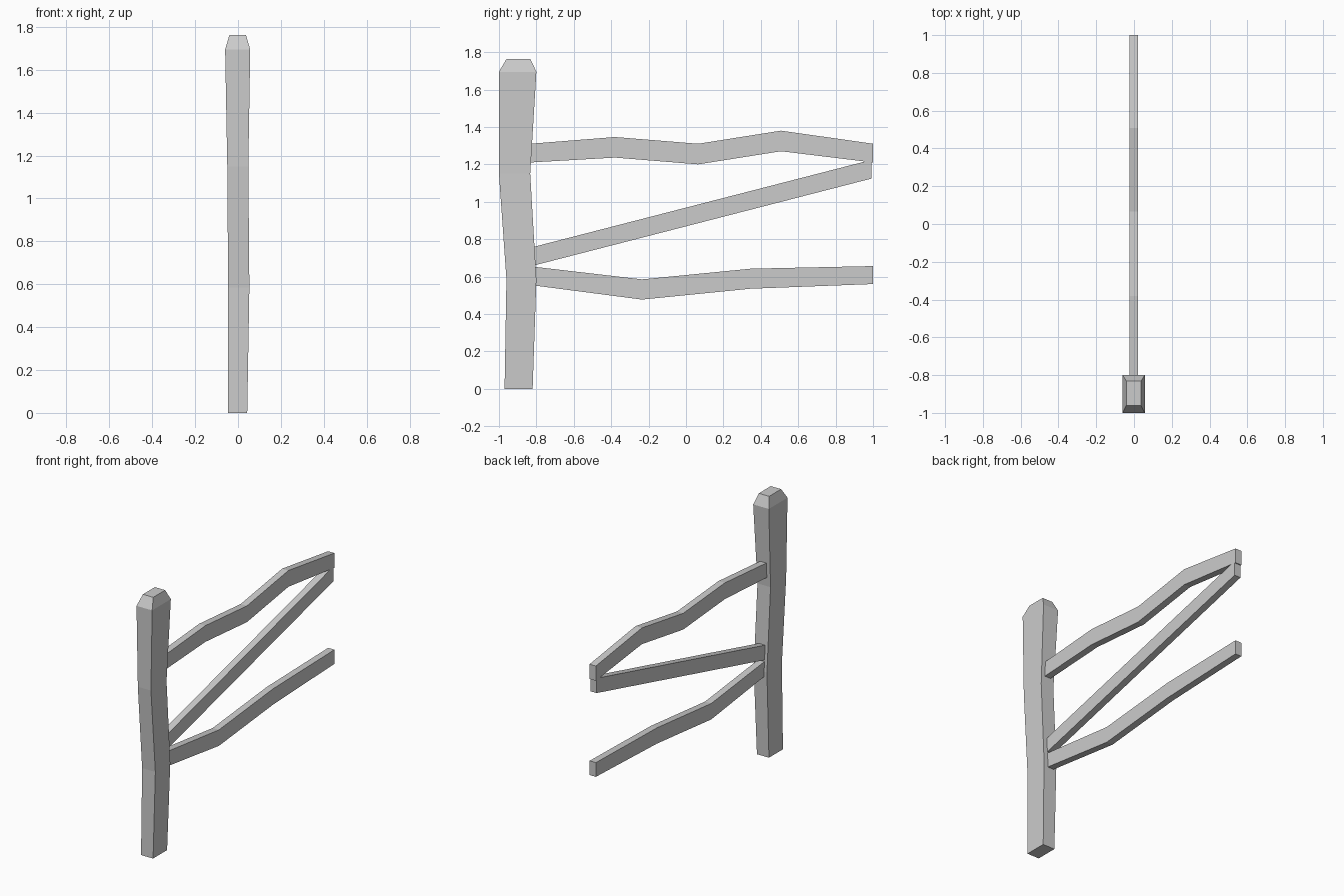
import bpy, bmesh

if "Cube" in bpy.data.objects:
    bpy.data.objects.remove(bpy.data.objects["Cube"])


def loft(name, rings):
    """Closed solid skinned through a list of four-cornered rings."""
    bm = bmesh.new()
    loops = [[bm.verts.new(c) for c in ring] for ring in rings]
    for a, b in zip(loops, loops[1:]):
        for i in range(4):
            j = (i + 1) % 4
            bm.faces.new((a[i], a[j], b[j], b[i]))
    bm.faces.new(loops[0])
    bm.faces.new(loops[-1])
    bmesh.ops.recalc_face_normals(bm, faces=bm.faces)
    mesh = bpy.data.meshes.new(name)
    bm.to_mesh(mesh)
    bm.free()
    obj = bpy.data.objects.new(name, mesh)
    bpy.context.collection.objects.link(obj)
    return obj


def post_ring(z, x0, x1, y0, y1):
    return [(x0, y0, z), (x1, y0, z), (x1, y1, z), (x0, y1, z)]


def rail(name, stations, x0=-0.025, x1=0.022):
    """Wooden rail running along y; stations are (y, bottom z, top z)."""
    return loft(name, [[(x0, y, lo), (x1, y, lo), (x1, y, hi), (x0, y, hi)]
                       for y, lo, hi in stations])


# Crooked post with chamfered top
loft("post", [post_ring(*s) for s in (
    (0.0, -0.047, 0.043, -0.97, -0.82),
    (0.585, -0.046, 0.053, -0.96, -0.80),
    (1.15, -0.05, 0.048, -1.0, -0.833),
    (1.695, -0.06, 0.057, -1.0, -0.80),
    (1.763, -0.04, 0.037, -0.96, -0.832),
)])

# Bent upper and lower rails
rail("upper_rail", [(-0.833, 1.21, 1.31), (-0.38, 1.236, 1.346),
                    (0.065, 1.2, 1.31), (0.508, 1.27, 1.38),
                    (1.0, 1.21, 1.31)])
rail("lower_rail", [(-0.81, 0.552, 0.652), (-0.235, 0.477, 0.585),
                    (0.345, 0.535, 0.642), (1.0, 0.56, 0.656)])

# Straight diagonal brace
rail("diagonal_brace", [(-0.81, 0.66, 0.76), (0.992, 1.124, 1.224)])
